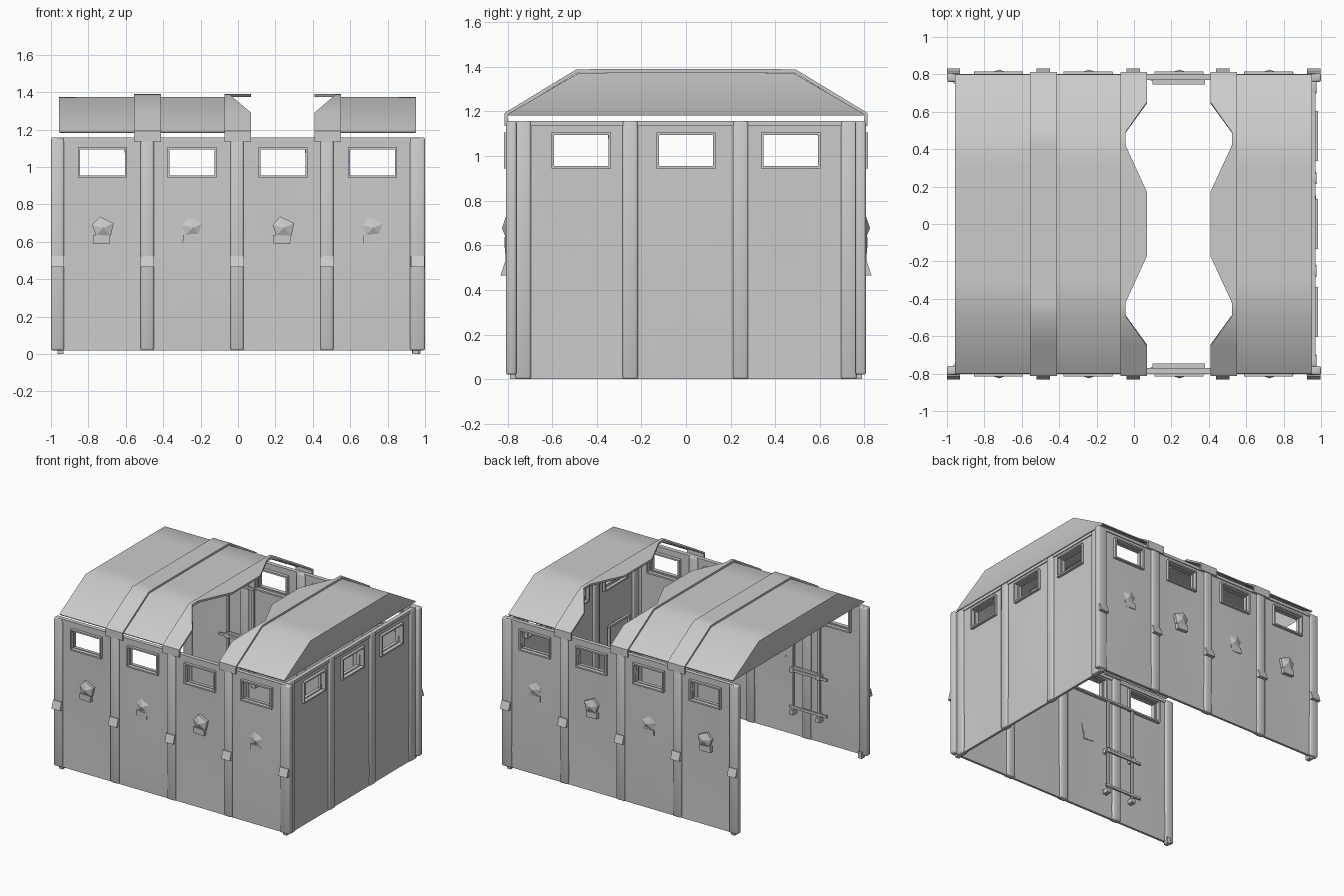
import bpy, bmesh, math
from mathutils import Vector, Matrix

if "Cube" in bpy.data.objects:
    bpy.data.objects.remove(bpy.data.objects["Cube"])


def make(name, verts, faces, solid=0.0, bevel=0.0, smooth=None):
    me = bpy.data.meshes.new(name)
    bm = bmesh.new()
    vs = [bm.verts.new(v) for v in verts]
    for f in faces:
        bm.faces.new([vs[i] for i in f])
    bmesh.ops.recalc_face_normals(bm, faces=bm.faces)
    bm.to_mesh(me)
    bm.free()
    ob = bpy.data.objects.new(name, me)
    bpy.context.collection.objects.link(ob)
    bpy.context.view_layer.objects.active = ob
    ob.select_set(True)
    if solid:
        m = ob.modifiers.new("Thickness", 'SOLIDIFY')
        m.thickness, m.offset = solid, 0
        bpy.ops.object.modifier_apply(modifier=m.name)
    if bevel:
        m = ob.modifiers.new("Bevel", 'BEVEL')
        m.width, m.segments = bevel, 2
        bpy.ops.object.modifier_apply(modifier=m.name)
    if smooth:
        bpy.ops.object.shade_smooth_by_angle(angle=math.radians(smooth))
    ob.select_set(False)
    return ob


BOX = [(0, 1, 3, 2), (4, 6, 7, 5), (0, 4, 5, 1), (2, 3, 7, 6), (0, 2, 6, 4), (1, 5, 7, 3)]


def boxes(name, P, specs, bevel=0.0, smooth=None):
    """Boxes in wall coordinates: (u0, u1, d0, d1, z0, z1, tilt)."""
    V, F = [], []
    for u0, u1, d0, d1, z0, z1, *tilt in specs:
        c = Vector(((u0 + u1) / 2, 0, (z0 + z1) / 2))
        R = Matrix.Rotation(tilt[0] if tilt else 0, 3, 'Y')
        n = len(V)
        for u in (u0, u1):
            for d in (d0, d1):
                for z in (z0, z1):
                    p = R @ (Vector((u, 0, z)) - c) + c
                    V.append(P(p.x, d, p.z))
        F += [tuple(i + n for i in f) for f in BOX]
    return make(name, V, F, 0, bevel, smooth)


def ring(u0, u1, d0, d1, z0, z1, w):
    return [(u0 - w, u1 + w, d0, d1, z1, z1 + w), (u0 - w, u1 + w, d0, d1, z0 - w, z0),
            (u0 - w, u0, d0, d1, z0, z1), (u1, u1 + w, d0, d1, z0, z1)]


def panel(name, P, base, u0, u1, z0, c, hw, crease, bulge):
    # creased fabric panel with a window hole
    flat = [(u0, z0), (u1, z0), (u1, 1.155), (u0, 1.155),
            (c - hw, .95), (c + hw, .95), (c + hw - .01, 1.1), (c - hw, 1.1),
            (crease, .62), (c + (c - crease) * 2, z0)]
    V = [P(u, base + (bulge if i == 8 else 0), z) for i, (u, z) in enumerate(flat)]
    F = [(3, 7, 6, 2), (3, 4, 7), (3, 0, 4), (0, 8, 4), (0, 9, 8), (9, 1, 8),
         (1, 5, 8), (1, 2, 5), (5, 2, 6), (4, 8, 5)]
    return make(name, V, F, .018, 0, 35)


def wall(name, P, base, edges, z0, windows, hw, posts, long_wall):
    for i, c in enumerate(windows):
        side = .03 if i % 2 else -.02
        panel(f"{name}_panel_{i}", P, base, edges[i], edges[i + 1], z0, c, hw, c + side,
              .018 if i % 2 else -.018)
        # outer and inner window frames
        boxes(f"{name}_window_frame_{i}", P,
              ring(c - hw + .008, c + hw - .008, base, base + .03, .956, 1.095, .011) +
              ring(c - hw, c + hw, base - .04, base - .015, .95, 1.1, .012))
        if long_wall:
            # tied-up flap toggles, each a faceted knot over a strap
            k = [(-.055, .69), (-.015, .735), (.06, .7), (.045, .63), (-.035, .635)]
            V = [P(c + u, d, z) for d in (base, base + .02) for u, z in k]
            V.append(P(c + .005, base + .04, .675))
            make(f"{name}_toggle_{i}", V,
                 [(j, (j + 1) % 5, 5 + (j + 1) % 5, 5 + j) for j in range(5)] +
                 [(5 + j, 5 + (j + 1) % 5, 10) for j in range(5)] + [(0, 1, 2, 3, 4)])
            boxes(f"{name}_strap_{i}", P,
                  [(c - .05, c + .04, base, base + .028, .59, .635, .05)])
    boxes(f"{name}_posts", P, [(u - w, u + w, base - .025, base + .022, z0, 1.158)
                               for u, w in posts], .01, 50)
    boxes(f"{name}_top_rail", P, [(edges[0], edges[-1], base - .016, base + .016, 1.135, 1.158)])


front = lambda u, d, z: (u, -d, z)
back = lambda u, d, z: (u, d, z)
right = lambda u, d, z: (d, u, z)

post_u = [(-.965, .035), (-.485, .035), (-.005, .035), (.475, .035), (.96, .04)]
for name, P in (("front_wall", front), ("back_wall", back)):
    wall(name, P, .785, [-.97, -.485, -.005, .475, .97], .02,
         [-.725, -.245, .24, .72], .128, post_u, True)
    # wedge buckles on the posts
    for i, (u, w) in enumerate(post_u):
        V = [P(u + s * .036, d, z) for s in (-1, 1)
             for d, z in ((.8, .525), (.812, .525), (.832, .465), (.8, .465))]
        make(f"{name}_buckle_{i}", V, [(0, 1, 2, 3), (4, 5, 6, 7)] +
             [(k, (k + 1) % 4, (k + 1) % 4 + 4, k + 4) for k in range(4)])
    # feet
    boxes(f"{name}_feet", P, [(s * .95 - .016, s * .95 + .016, .75, .79, 0, .05)
                              for s in (-1, 1)])
    # tube rack inside the wall
    boxes(f"{name}_rack", P,
          ring(-.6, -.4, .735, .755, .56, .93, .018) +
          [(-.618, -.6, .735, .755, .2, .56), (-.4, -.382, .735, .755, .2, .56),
           (-.68, -.36, .73, .745, .52, .54), (-.68, -.36, .73, .745, .24, .26)] +
          [(u, u + .035, .725, .775, z, z + .035) for u in (-.625, -.4) for z in (.19, .515)],
          .004)

wall("right_wall", right, .955, [-.755, -.245, .245, .755], 0, [-.47, 0, .47], .13,
     [(-.73, .035), (-.25, .034), (.245, .034), (.73, .035)], False)
boxes("right_wall_rack", right, ring(-.6, -.38, .9, .92, .25, .65, .018) +
      [(-.66, -.33, .9, .915, .43, .45)], .004)


def roof_strip(name, left, rght, profile, thick, caps=(False, False)):
    """Roof sheet: left/rght give the x of each edge for every (y, z) point."""
    n = len(profile)
    V = [(left[i], y, z) for i, (y, z) in enumerate(profile)]
    V += [(rght[i], y, z) for i, (y, z) in enumerate(profile)]
    F = [(i, i + 1, n + i + 1, n + i) for i in range(n - 1)]
    if caps[0]:
        F.append(tuple(range(n)))
    if caps[1]:
        F.append(tuple(range(n, 2 * n)))
    return make(name, V, F, thick, 0, 40)


# main roof sheets, with closed gables at the ends
sheet = [(-.797, 1.185), (-.48, 1.37), (-.3, 1.371), (.3, 1.371), (.48, 1.37), (.797, 1.185)]
for i, (a, b) in enumerate([(-.955, -.54), (-.43, -.05), (.54, .95)]):
    roof_strip(f"roof_sheet_{i}", [a] * 6, [b] * 6, sheet, .008, (i == 0, i == 2))

# raised roof bands, two of them scalloped around the roof opening
half = [(-.806, 1.135, 0), (-.806, 1.19, 0), (-.65, 1.284, 0), (-.49, 1.381, .115),
        (-.42, 1.382, .115), (-.17, 1.382, 0)]
band = half + [(-y, z, w) for y, z, w in reversed(half)]
prof = [(y, z) for y, z, w in band]
N = len(band)
roof_strip("roof_band_left", [-.555] * N, [-.412] * N, prof, .015)
roof_strip("roof_band_middle", [-.072] * N, [.07 - w for _, _, w in band], prof, .015)
roof_strip("roof_band_right", [.408 + w for _, _, w in band], [.55] * N, prof, .015)
